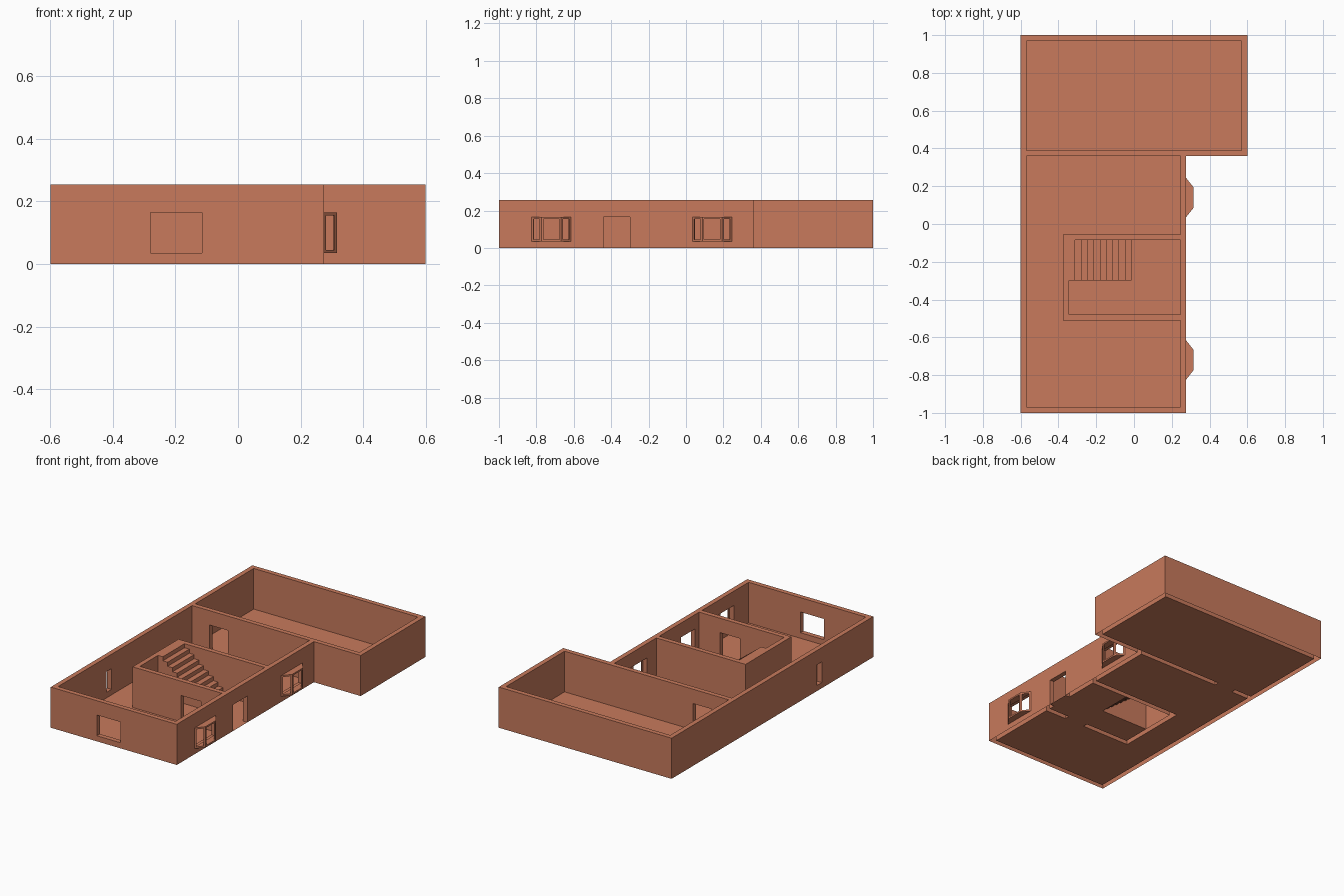
import bpy, bmesh
from mathutils import Vector

if "Cube" in bpy.data.objects:
    bpy.data.objects.remove(bpy.data.objects["Cube"])

H, T = 0.255, 0.03          # wall height and thickness
DOOR_TOP, SILL, HEAD = 0.165, 0.035, 0.165

clay = bpy.data.materials.new("terracotta")
clay.diffuse_color = (0.58, 0.195, 0.107, 1)
clay.use_nodes = True
clay.node_tree.nodes["Principled BSDF"].inputs["Base Color"].default_value = clay.diffuse_color


def finish(name, bm):
    me = bpy.data.meshes.new(name)
    bm.to_mesh(me)
    bm.free()
    me.materials.append(clay)
    ob = bpy.data.objects.new(name, me)
    bpy.context.collection.objects.link(ob)
    return ob


def add_prism(bm, pts, offset, start=True):
    """Extrude a flat profile; start=False leaves the first side open."""
    vs = [bm.verts.new(p) for p in pts]
    ws = [bm.verts.new(Vector(p) + Vector(offset)) for p in pts]
    faces = [bm.faces.new(vs), bm.faces.new(ws)]
    for i in range(len(vs)):
        j = (i + 1) % len(vs)
        faces.append(bm.faces.new((vs[i], vs[j], ws[j], ws[i])))
    bmesh.ops.recalc_face_normals(bm, faces=faces)


def prism(name, outline, z0, z1):
    bm = bmesh.new()
    add_prism(bm, [(x, y, z0) for x, y in outline], (0, 0, z1 - z0))
    return finish(name, bm)


def rect(x0, x1, y0, y1):
    return [(x0, y0), (x1, y0), (x1, y1), (x0, y1)]


def drop_bottom(ob):
    """The walls and stairs are open underneath."""
    bm = bmesh.new()
    bm.from_mesh(ob.data)
    low = [f for f in bm.faces if all(abs(v.co.z) < 1e-4 for v in f.verts)]
    bmesh.ops.delete(bm, geom=low, context='FACES')
    bm.to_mesh(ob.data)
    bm.free()


# Plan outlines
outer = [(-0.6, -1), (0.275, -1), (0.275, 0.36), (0.6, 0.36), (0.6, 1), (-0.6, 1)]
back_room = rect(-0.57, 0.57, 0.39, 0.97)
main_room = [(-0.57, -0.97), (0.245, -0.97), (0.245, -0.51), (-0.375, -0.51),
             (-0.375, -0.055), (0.245, -0.055), (0.245, 0.36), (-0.57, 0.36)]
stair_room = rect(-0.345, 0.245, -0.48, -0.085)
bays = (-0.72, 0.14)

# Doorways (x0, x1, y0, y1) through the walls
doors = [(0.245, 0.275, -0.44, -0.30),
         (-0.04, 0.10, -0.51, -0.48),
         (-0.45, -0.32, 0.36, 0.39)]
windows = [(-0.28, -0.115, -1, -0.97),
           (-0.6, -0.57, -0.49, -0.44)] + \
          [(0.245, 0.275, c - 0.105, c + 0.105) for c in bays]


def through(o):
    """Lengthen an opening along its thin direction so it cuts cleanly."""
    x0, x1, y0, y1 = o
    e = 0.015
    if x1 - x0 < T + 0.001:
        return rect(x0 - e, x1 + e, y0, y1)
    return rect(x0, x1, y0 - e, y1 + e)


# Walls: solid block with rooms and openings cut out
walls = prism("walls", outer, 0, H)
cuts = [(r, -0.1, 0.5) for r in (back_room, main_room, stair_room)]
cuts += [(through(d), -0.1, DOOR_TOP) for d in doors]
cuts += [(through(w), SILL, HEAD) for w in windows]
bpy.context.view_layer.objects.active = walls
for outline, z0, z1 in cuts:
    cutter = prism("cutter", outline, z0, z1)
    cutter.hide_render = True
    mod = walls.modifiers.new("cut", 'BOOLEAN')
    mod.operation, mod.solver, mod.object = 'DIFFERENCE', 'EXACT', cutter
    bpy.ops.object.modifier_apply(modifier=mod.name)
    bpy.data.objects.remove(cutter)
drop_bottom(walls)

# Floors: flat sheets in the rooms and under the doors
stair_floor = [(-0.345, -0.48), (0.245, -0.48), (0.245, -0.085),
               (-0.012, -0.085), (-0.012, -0.30), (-0.345, -0.30)]
bm = bmesh.new()
for outline in [back_room, main_room, stair_floor] + [rect(*d) for d in doors]:
    bm.faces.new([bm.verts.new((x, y, 0)) for x, y in outline])
finish("floor", bm)

# Stairs: stepped profile, top step level with the walls
n, run = 10, 0.0333
profile = [(-0.345, 0)]
for i in range(n):
    z = H * (n - i) / n
    profile += [(-0.345 + run * i, z), (-0.345 + run * (i + 1), z)]
profile.append((-0.345 + run * n, 0))
bm = bmesh.new()
add_prism(bm, [(x, -0.30, z) for x, z in profile], (0, 0.215, 0))
drop_bottom(finish("stairs", bm))

# Bay windows: sill, head and four posts
for k, c in enumerate(bays):
    bay = [(0.275, c - 0.105), (0.316, c - 0.053), (0.316, c + 0.053), (0.275, c + 0.105)]
    name = ("front", "rear")[k] + "_bay_window"
    bm = bmesh.new()
    for z0 in (SILL, HEAD - 0.01):
        add_prism(bm, [(x, y, z0) for x, y in bay], (0, 0, 0.01))
    for s in (-1, 1):
        corner = [(0.316, 0.053), (0.309, 0.062), (0.304, 0.055), (0.309, 0.043), (0.316, 0.043)]
        jamb = [(0.275, 0.105), (0.282, 0.096), (0.275, 0.093)]
        for post in (corner, jamb):
            add_prism(bm, [(x, c + s * y, SILL + 0.01) for x, y in post],
                      (0, 0, HEAD - SILL - 0.02))
    finish(name, bm)
